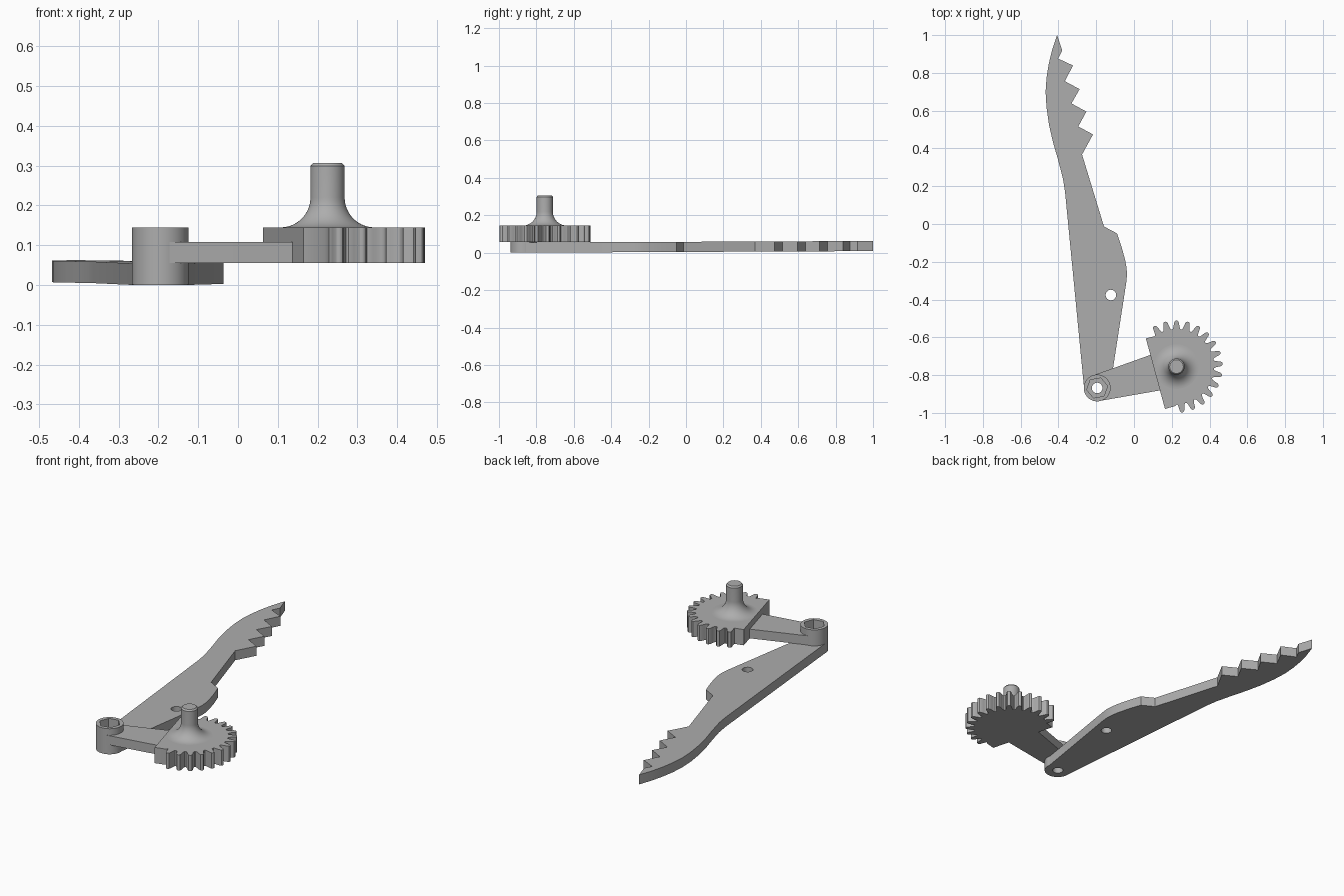
import bpy, bmesh
from math import cos, sin, pi, radians
from mathutils import Vector

if "Cube" in bpy.data.objects:
    bpy.data.objects.remove(bpy.data.objects["Cube"], do_unlink=True)

grey = bpy.data.materials.new("plain_grey")
grey.use_nodes = True
COLOUR = (0.42, 0.42, 0.42, 1)
grey.diffuse_color = COLOUR
grey.node_tree.nodes["Principled BSDF"].inputs["Base Color"].default_value = COLOUR

HUB = Vector((-0.195, -0.868))
GEAR = Vector((0.225, -0.755))
HUB_R, PIN_R = 0.071, 0.028


def arc(centre, r, start, end, n):
    """Points on an arc, angles in degrees, both ends included."""
    steps = [radians(start + (end - start) * i / n) for i in range(n + 1)]
    return [(centre[0] + r * cos(a), centre[1] + r * sin(a)) for a in steps]


def circle(centre, r, n=40, turn=0):
    return arc(centre, r, turn, turn + 360, n)[:-1]


def finish(name, mesh, angle=30):
    mesh.materials.clear()
    mesh.materials.append(grey)
    obj = bpy.data.objects.new(name, mesh)
    bpy.context.collection.objects.link(obj)
    bpy.ops.object.select_all(action="DESELECT")
    obj.select_set(True)
    bpy.context.view_layer.objects.active = obj
    bpy.ops.object.shade_smooth_by_angle(angle=radians(angle))
    return obj


def plate(name, loops, z0, z1, slope=0.0):
    """Flat plate: first loop is the outline, the others are holes."""
    curve = bpy.data.curves.new(name + "_outline", "CURVE")
    curve.dimensions = "2D"
    curve.fill_mode = "BOTH"
    curve.extrude = (z1 - z0) / 2
    for loop in loops:
        spline = curve.splines.new("POLY")
        spline.points.add(len(loop) - 1)
        for point, (x, y) in zip(spline.points, loop):
            point.co = (x, y, 0, 1)
        spline.use_cyclic_u = True
    temp = bpy.data.objects.new(name + "_outline", curve)
    bpy.context.collection.objects.link(temp)
    bpy.context.view_layer.update()
    graph = bpy.context.evaluated_depsgraph_get()
    mesh = bpy.data.meshes.new_from_object(temp.evaluated_get(graph))
    bpy.data.objects.remove(temp, do_unlink=True)
    bpy.data.curves.remove(curve)

    bm = bmesh.new()
    bm.from_mesh(mesh)
    bmesh.ops.remove_doubles(bm, verts=bm.verts, dist=1e-5)
    for v in bm.verts:
        v.co.z += (z0 + z1) / 2 + slope * (v.co.y + 0.94)
    bmesh.ops.recalc_face_normals(bm, faces=bm.faces)
    bm.to_mesh(mesh)
    bm.free()
    return finish(name, mesh)


def lathe(name, profile, centre, n=48):
    bm = bmesh.new()
    verts = [bm.verts.new((r, 0, z)) for r, z in profile]
    edges = [bm.edges.new(pair) for pair in zip(verts, verts[1:])]
    bmesh.ops.spin(bm, geom=verts + edges, cent=(0, 0, 0), axis=(0, 0, 1),
                   angle=2 * pi, steps=n, use_duplicate=False)
    bmesh.ops.remove_doubles(bm, verts=bm.verts, dist=1e-5)
    bmesh.ops.translate(bm, verts=bm.verts, vec=(*centre, 0))
    bmesh.ops.recalc_face_normals(bm, faces=bm.faces)
    mesh = bpy.data.meshes.new(name)
    bm.to_mesh(mesh)
    bm.free()
    return finish(name, mesh)


# Serrated blade: toothed edge, shoulder, rounded foot, bowed back
teeth_edge = [(-0.407, 1.0), (-0.38, 0.918), (-0.402, 0.876), (-0.323, 0.839),
              (-0.366, 0.756), (-0.288, 0.714), (-0.331, 0.638), (-0.252, 0.595),
              (-0.295, 0.516), (-0.217, 0.474), (-0.275, 0.368)]
shoulder = [(-0.159, -0.013), (-0.09, -0.05), (-0.066, -0.12), (-0.047, -0.19),
            (-0.039, -0.235), (-0.037, -0.27), (-0.041, -0.31)]
back = [(-0.365, 0.17), (-0.376, 0.24), (-0.402, 0.34), (-0.428, 0.43),
        (-0.449, 0.52), (-0.463, 0.615), (-0.468, 0.70), (-0.463, 0.775),
        (-0.452, 0.845), (-0.434, 0.92)]
foot = arc(HUB, HUB_R - 0.001, 8, -184, 24)
plate("blade", [teeth_edge + shoulder + foot + back,
                circle((-0.122, -0.376), 0.028), circle(HUB, PIN_R)],
      0.0, 0.054, slope=0.0045)

# Hub with a hexagonal pocket over a round through hole
hexagon = circle(HUB, 0.056, 6, 10)
plate("hub_base", [circle(HUB, HUB_R, 48), circle(HUB, PIN_R)], 0.002, 0.056)
plate("hub_socket", [circle(HUB, HUB_R, 48), hexagon], 0.056, 0.145)

# Tapered arm from the hub to the gear
arm_end = arc(HUB, HUB_R - 0.001, 110, 281, 24)
plate("arm", [arm_end + [(0.16, -0.877), (0.16, -0.667)], hexagon], 0.056, 0.108)

# Gear sector: straight-cut block side, rounded teeth on the rest
PITCH = 14.4
half_tooth = [(0.43, 0.199), (0.35, 0.204), (0.27, 0.218), (0.21, 0.234),
              (0.13, 0.242), (0.04, 0.245)]
tooth = [(-f, r) for f, r in half_tooth] + half_tooth[::-1]
outline = [(0.117, -0.592), (0.063, -0.606), (0.164, -0.979), (0.218, -0.964)]
for i in range(-12, 3):
    for f, r in tooth:
        a = radians(90 + PITCH * (i + f))
        outline.append((GEAR.x + r * cos(a), GEAR.y + r * sin(a)))
plate("gear_sector", [outline], 0.056, 0.145)

# Post with a flared foot and chamfered tip
flare = [(r - GEAR.x, z) for r, z in
         arc((GEAR.x + 0.118, 0.22), 0.075, 270, 180, 14)]
lathe("post", [(0, 0.14), (0.118, 0.14)] + flare +
      [(0.043, 0.299), (0.036, 0.307), (0, 0.307)], GEAR)
